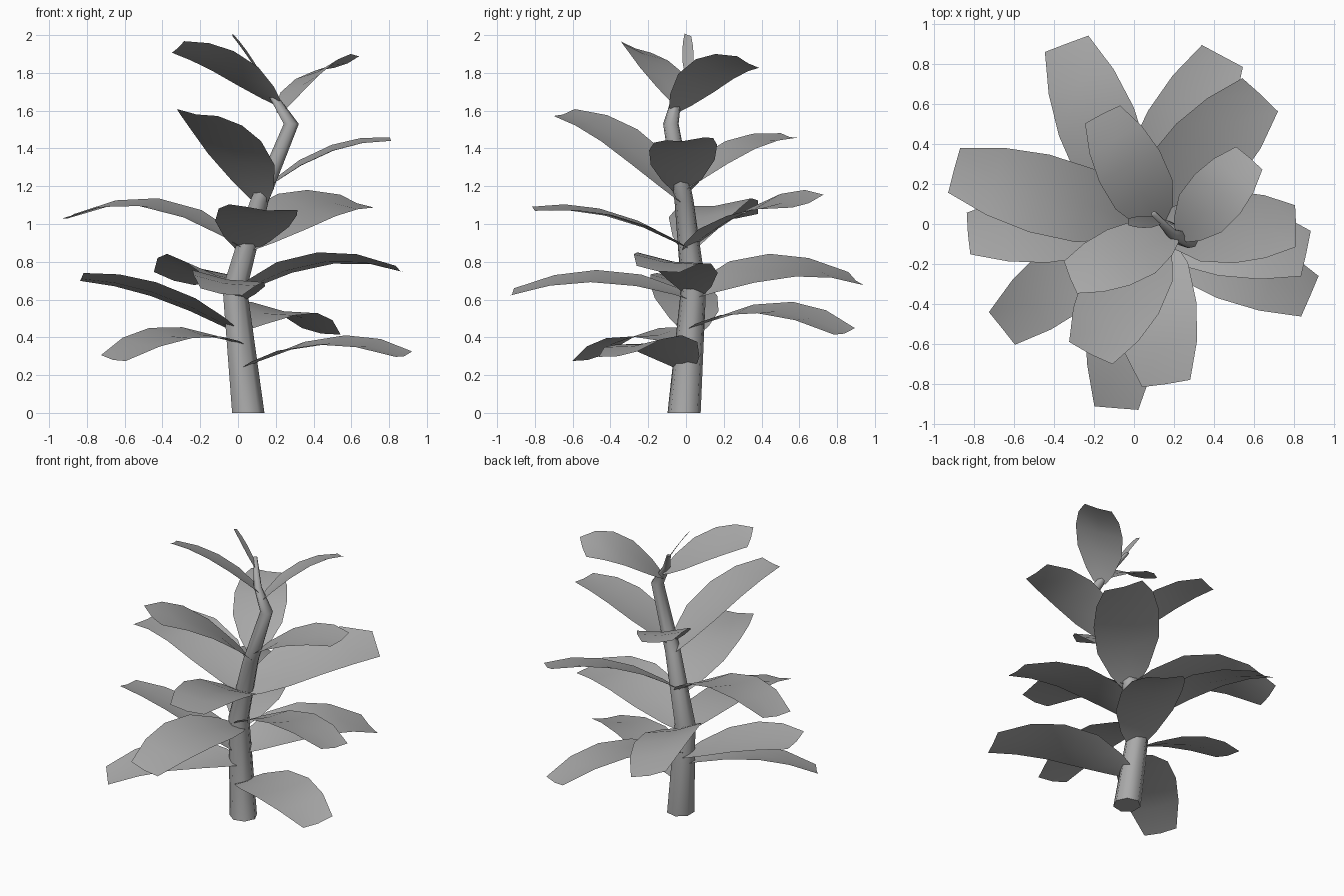
import bpy
from math import cos, sin, tau
from mathutils import Vector

cube = bpy.data.objects.get("Cube")
if cube:
    bpy.data.objects.remove(cube, do_unlink=True)

grey = bpy.data.materials.new("plain_grey")
grey.use_nodes = True
GREY = (0.4, 0.4, 0.4, 1)
grey.diffuse_color = GREY
grey.node_tree.nodes["Principled BSDF"].inputs["Base Color"].default_value = GREY


def make_object(name, verts, faces):
    mesh = bpy.data.meshes.new(name)
    mesh.from_pydata(verts, [], faces)
    mesh.materials.append(grey)
    obj = bpy.data.objects.new(name, mesh)
    bpy.context.collection.objects.link(obj)
    bpy.ops.object.select_all(action="DESELECT")
    obj.select_set(True)
    bpy.context.view_layer.objects.active = obj
    bpy.ops.object.shade_smooth_by_angle(angle=1.2)


# Bent, tapering stem: centre x, y, z and radius of each ring
STEM = [(0.05, -0.01, 0, 0.09), (-0.02, 0.04, 0.66, 0.068),
        (0.11, -0.01, 1.12, 0.052), (0.28, -0.08, 1.53, 0.042),
        (0.19, -0.05, 1.67, 0.026), (0.1, 0.05, 1.82, 0.014)]


def build_stem(sides=7):
    verts, faces = [], []
    for x, y, z, r in STEM:
        for k in range(sides):
            a = tau * k / sides
            verts.append((x + r * cos(a), y + r * sin(a), z))
    for ring in range(len(STEM) - 1):
        for k in range(sides):
            a, b = ring * sides + k, ring * sides + (k + 1) % sides
            faces.append((a, b, b + sides, a + sides))
    faces.append(tuple(reversed(range(sides))))
    faces.append(tuple(range(len(verts) - sides, len(verts))))
    make_object("stem", verts, faces)


def stem_point(z):
    """Centre of the stem at a given height."""
    for low, high in zip(STEM, STEM[1:]):
        if z <= high[2]:
            t = (z - low[2]) / (high[2] - low[2])
            return Vector(low[:3]).lerp(Vector(high[:3]), t)
    return Vector(STEM[-1][:3])


# Blade outline: position along the leaf and half width
OUTLINE = [(0, 0.25), (0.1, 0.58), (0.3, 0.94), (0.55, 1), (0.78, 0.87), (1, 0.58)]
GUTTER = 0.1


def build_leaf(name, base_z, tip, half_width, arch, roll):
    """Arched blade, slightly hollow along its midrib."""
    base, tip = stem_point(base_z), Vector(tip)
    along = tip - base
    side = Vector((-along.y, along.x, 0)).normalized() + Vector((0, 0, roll))
    up = along.cross(side).normalized()
    verts, faces = [], []
    for t, w in OUTLINE:
        rib = base + along * t + Vector((0, 0, 4 * arch * t * (1 - t)))
        edge = side * w * half_width
        lift = up * w * half_width * GUTTER
        verts += [rib - edge + lift, rib, rib + edge + lift]
    for i in range(0, len(verts) - 3, 3):
        for k in (i, i + 1):
            faces.append((k, k + 3, k + 4, k + 1))
    make_object(name, verts, [f[::-1] for f in faces])


# Attachment height, tip, half width, arch, sideways roll
LEAVES = [
    (0.23, (0.88, -0.36, 0.3), 0.19, 0.1, 0.13),
    (0.36, (-0.66, -0.52, 0.28), 0.18, 0.09, -0.15),
    (0.42, (-0.83, -0.05, 0.71), 0.18, 0.06, 0.2),
    (0.44, (0.44, 0.84, 0.42), 0.2, 0.11, 0.15),
    (0.6, (-0.09, -0.92, 0.63), 0.19, 0.09, -0.17),
    (0.62, (0.86, -0.15, 0.75), 0.2, 0.11, -0.15),
    (0.62, (-0.34, 0.9, 0.7), 0.2, 0.1, 0.3),
    (0.87, (-0.9, 0.27, 1.03), 0.2, 0.14, -0.1),
    (0.86, (0.16, -0.8, 1.07), 0.21, 0.07, -0.08),
    (0.87, (0.63, 0.65, 1.11), 0.21, 0.08, 0.28),
    (1.12, (-0.22, -0.65, 1.58), 0.21, 0.08, -0.15),
    (1.17, (0.81, -0.01, 1.44), 0.18, 0.07, 0.08),
    (1.18, (-0.16, 0.55, 1.46), 0.17, 0.07, 0.12),
    (1.6, (0.58, 0.33, 1.85), 0.15, 0.07, -0.35),
    (1.64, (-0.32, -0.27, 1.93), 0.15, 0.05, 0.35),
    (1.76, (-0.03, 0.01, 2.0), 0.03, 0.01, 0.4),
]

build_stem()
for number, leaf in enumerate(LEAVES, 1):
    build_leaf(f"leaf_{number}", *leaf)
